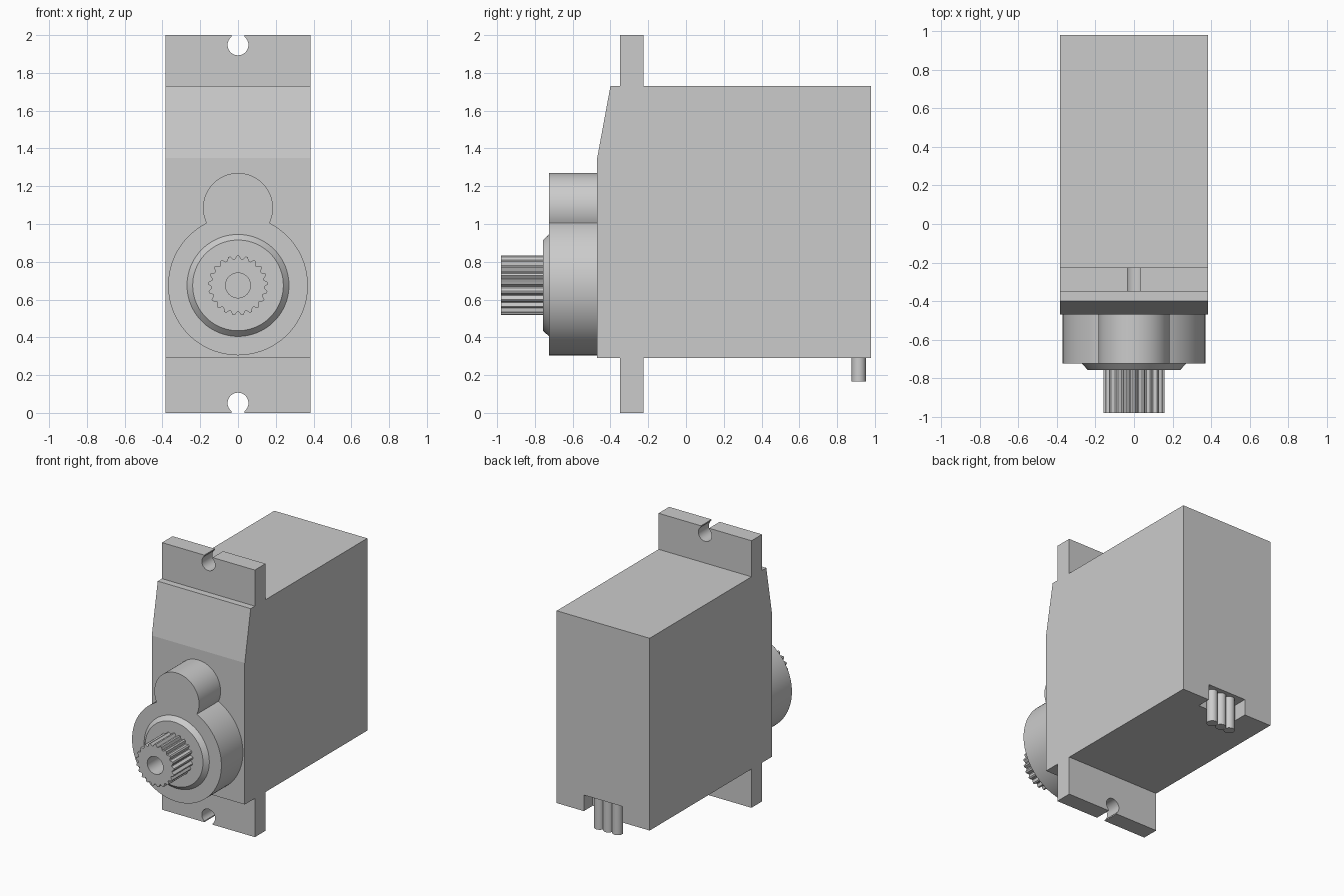
import bpy, bmesh
from math import sin, cos, pi, radians, acos, atan2

if "Cube" in bpy.data.objects:
    bpy.data.objects.remove(bpy.data.objects["Cube"])

AXLE = 0.675          # height of the output shaft
TO_3D = {'X': lambda p, q, t: (t, p, q),
         'Y': lambda p, q, t: (p, t, q),
         'Z': lambda p, q, t: (p, q, t)}


def prism(name, pts, a, b, axis, end_pts=None):
    """Extrude a closed outline along an axis from a to b (end outline may differ)."""
    bm = bmesh.new()
    f = TO_3D[axis]
    lo = [bm.verts.new(f(p, q, a)) for p, q in pts]
    hi = [bm.verts.new(f(p, q, b)) for p, q in (end_pts or pts)]
    bm.faces.new(lo)
    bm.faces.new(hi)
    n = len(lo)
    for i in range(n):
        bm.faces.new((lo[i], lo[(i + 1) % n], hi[(i + 1) % n], hi[i]))
    bmesh.ops.recalc_face_normals(bm, faces=bm.faces)
    me = bpy.data.meshes.new(name)
    bm.to_mesh(me)
    bm.free()
    ob = bpy.data.objects.new(name, me)
    bpy.context.collection.objects.link(ob)
    return ob


def arc(cx, cy, r, a0, a1, n):
    return [(cx + r * cos(a0 + (a1 - a0) * i / n), cy + r * sin(a0 + (a1 - a0) * i / n))
            for i in range(n + 1)]


def circle(cx, cy, r, n=64):
    return arc(cx, cy, r, 0, 2 * pi, n)[:-1]


def activate(ob):
    bpy.ops.object.select_all(action='DESELECT')
    ob.select_set(True)
    bpy.context.view_layer.objects.active = ob


def cut(ob, cutter):
    m = ob.modifiers.new("cut", 'BOOLEAN')
    m.operation, m.solver, m.object = 'DIFFERENCE', 'EXACT', cutter
    activate(ob)
    bpy.ops.object.modifier_apply(modifier=m.name)
    bpy.data.objects.remove(cutter)


def smooth(ob, angle=30):
    activate(ob)
    bpy.ops.object.shade_smooth_by_angle(angle=radians(angle))


# Case with mounting ears, extruded from its side profile
case = prism("case", [(-.47, .29), (-.35, .29), (-.35, 0), (-.225, 0), (-.225, .29),
                      (.98, .29), (.98, 1.73), (-.225, 1.73), (-.225, 2), (-.35, 2),
                      (-.35, 1.73), (-.40, 1.73), (-.47, 1.35)], -.385, .385, 'X')

# Keyhole screw slots in both ears
half = acos(.034 / .055)
key = arc(0, 1.948, .055, pi - half, 2 * pi + half, 40) + [(.034, 2.1), (-.034, 2.1)]
for flip in (False, True):
    pts = [(x, 2 - z) for x, z in key] if flip else key
    cut(case, prism("slot_cutter", pts, -.40, -.18, 'Y'))

# Cable notch at the back bottom edge
cut(case, prism("notch_cutter", [(-.16, .2), (.16, .2), (.16, .41), (-.16, .41)], .875, 1.1, 'Y'))
smooth(case, 10)

# Three cable wires
for i, side in enumerate((-1, 0, 1)):
    smooth(prism(f"wire_{i + 1}", circle(side * .075, .915, .0375, 32), .165, .41, 'Z'))

# Gear housing: large round boss merged with a small one above
R, r, d = .37, .185, .41
up = (d * d + R * R - r * r) / (2 * d)
w = (R * R - up * up) ** .5
big, small = atan2(up, w), atan2(up - d, w)
outline = (arc(0, AXLE, R, pi - big, 2 * pi + big, 80)
           + arc(0, AXLE + d, r, small, pi - small, 48)[1:-1])
smooth(prism("gear_housing", outline, -.725, -.47, 'Y'))

# Tapered collar around the shaft
smooth(prism("collar", circle(0, AXLE, .27, 80), -.725, -.757, 'Y', circle(0, AXLE, .24, 80)))

# Splined output shaft with a screw hole
TEETH = 21
spline = []
for i in range(TEETH):
    for frac, rad in ((-.12, .158), (.12, .158), (.42, .14), (.58, .14)):
        t = 2 * pi * (i + frac) / TEETH + pi / 2
        spline.append((rad * cos(t), AXLE + rad * sin(t)))
shaft = prism("output_shaft", spline, -.98, -.757, 'Y')
cut(shaft, prism("screw_hole_cutter", circle(0, AXLE, .066, 48), -1.1, -.70, 'Y'))
smooth(shaft, 20)
